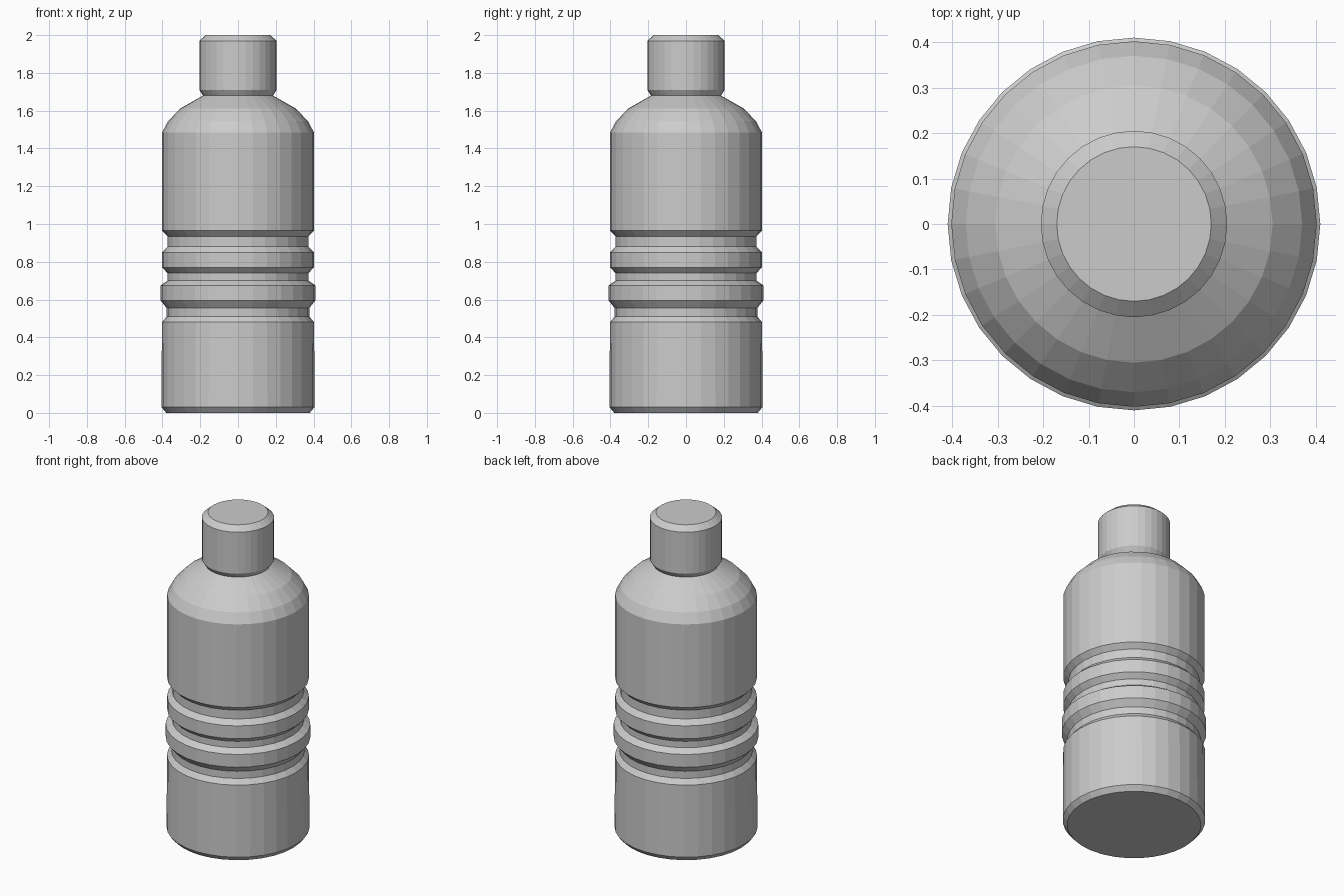
import bpy, bmesh
from math import cos, sin, tau

if "Cube" in bpy.data.objects:
    bpy.data.objects.remove(bpy.data.objects["Cube"])

SIDES = 32


def lathe(name, profile, close_bottom=False, close_top=False):
    """Revolve (radius, z) points around z as flat-shaded facets."""
    bm = bmesh.new()
    rings = [[bm.verts.new((r * cos(tau * i / SIDES), r * sin(tau * i / SIDES), z))
              for i in range(SIDES)] for r, z in profile]
    for low, high in zip(rings, rings[1:]):
        for i in range(SIDES):
            j = (i + 1) % SIDES
            bm.faces.new((low[i], low[j], high[j], high[i]))
    if close_bottom:
        bm.faces.new(rings[0][::-1])
    if close_top:
        bm.faces.new(rings[-1])
    mesh = bpy.data.meshes.new(name)
    bm.to_mesh(mesh)
    bm.free()
    obj = bpy.data.objects.new(name, mesh)
    bpy.context.collection.objects.link(obj)
    return obj


# Body: bevelled base, three grip grooves, straight wall, rounded shoulder
body = [(0.38, 0.0), (0.405, 0.03), (0.403, 0.48)]
grooves = [  # groove radius, start z, end z, then rib radius and its bottom z
    (0.378, 0.51, 0.555, 0.41, 0.595, 0.675),
    (0.373, 0.70, 0.74, 0.402, 0.77, 0.85),
    (0.373, 0.88, 0.935, 0.402, 0.965, 1.485),
]
for r, z0, z1, rib_r, rib_z0, rib_z1 in grooves:
    body += [(r, z0), (r, z1), (rib_r, rib_z0), (rib_r, rib_z1)]
body += [(0.37, 1.545), (0.305, 1.612), (0.185, 1.68)]
lathe("bottle_body", body, close_bottom=True)

# Cap: bevelled cylinder rising from the shoulder opening
lathe("bottle_cap", [(0.185, 1.68), (0.205, 1.71), (0.205, 1.97), (0.17, 2.0)],
      close_top=True)
